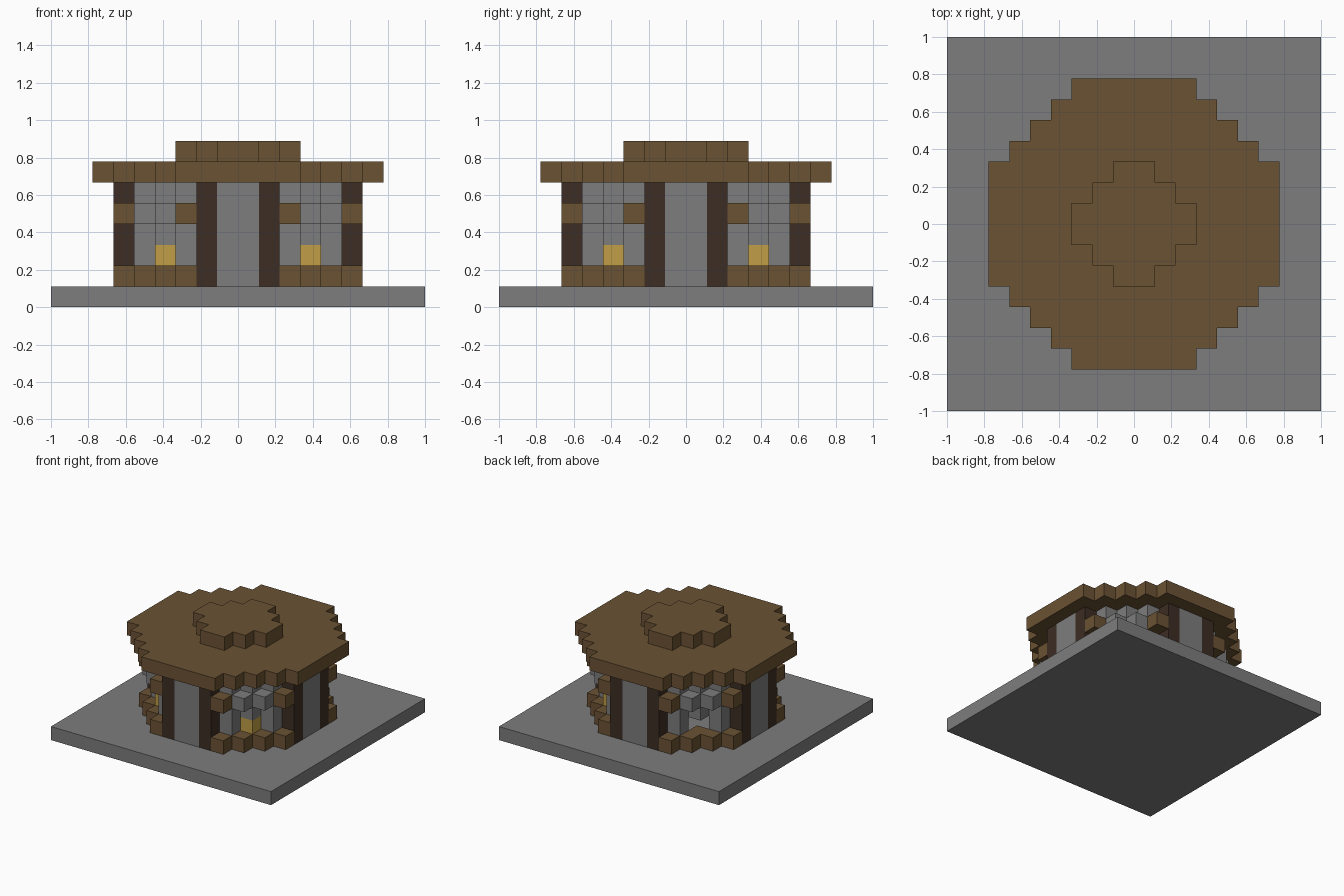
import bpy, bmesh

U = 1 / 9  # one block

cube = bpy.data.objects.get("Cube")
if cube:
    bpy.data.objects.remove(cube, do_unlink=True)


def material(name, rgb):
    """Flat material from an 8-bit display colour."""
    lin = [((c / 255 + 0.055) / 1.055) ** 2.4 for c in rgb] + [1.0]
    m = bpy.data.materials.new(name)
    m.use_nodes = True
    m.diffuse_color = lin
    bsdf = next(n for n in m.node_tree.nodes if n.type == "BSDF_PRINCIPLED")
    bsdf.inputs["Base Color"].default_value = lin
    return m


stone = material("stone grey", (125, 125, 125))
plank = material("plank brown", (107, 82, 51))
timber = material("dark timber", (60, 45, 35))
glow = material("lantern yellow", (193, 158, 70))


def turn(x, y, k):
    """Rotate a point by k quarter turns about the centre."""
    for _ in range(k):
        x, y = -y, x
    return x, y


def add_prism(bm, outline, z0, z1):
    """Extrude a counter-clockwise outline, given in blocks."""
    low = [bm.verts.new((x * U, y * U, z0 * U)) for x, y in outline]
    high = [bm.verts.new((x * U, y * U, z1 * U)) for x, y in outline]
    bm.faces.new(low[::-1])
    bm.faces.new(high)
    n = len(outline)
    for i in range(n):
        j = (i + 1) % n
        bm.faces.new((low[i], low[j], high[j], high[i]))


def finish(name, bm, mat):
    mesh = bpy.data.meshes.new(name)
    bm.to_mesh(mesh)
    bm.free()
    mesh.materials.append(mat)
    obj = bpy.data.objects.new(name, mesh)
    bpy.context.scene.collection.objects.link(obj)
    return obj


def around(name, cells, z0, z1, mat, turns=(0, 1, 2, 3)):
    """Repeat block columns (x0, y0, x1, y1) on the chosen quarters."""
    bm = bmesh.new()
    for k in turns:
        for x0, y0, x1, y1 in cells:
            corners = ((x0, y0), (x1, y0), (x1, y1), (x0, y1))
            add_prism(bm, [turn(x, y, k) for x, y in corners], z0, z1)
    return finish(name, bm, mat)


def stepped_disc(name, big, small, z0, z1, mat):
    """Round slab with staircase corners."""
    quarter = [(big, small)]
    for i in range(big - small):
        x, y = big - i - 1, small + i
        quarter += [(x, y), (x, y + 1)]
    bm = bmesh.new()
    add_prism(bm, [turn(x, y, k) for k in range(4) for x, y in quarter], z0, z1)
    return finish(name, bm, mat)


def cells(*coords):
    return [(x, y, x + 1, y + 1) for x, y in coords]


# Ground slab
bm = bmesh.new()
add_prism(bm, [turn(9, -9, k) for k in range(4)], 0, 1)
finish("ground_slab", bm, stone)

# Straight sides: stone panels between timber posts
around("side_panels", [(5, -1, 6, 1)], 1, 6, stone)
around("posts", cells((5, 1), (5, -2)), 1, 6, timber)

# Diagonal corners: plank footing, recessed wall and projecting band
around("corner_footing", cells((2, 5), (3, 4), (4, 3), (5, 2), (2, 4), (3, 3), (4, 2)), 1, 2, plank)
around("corner_walls", cells((2, 4), (4, 2)), 2, 6, stone)
around("window_lintels", cells((3, 3)), 3, 6, stone)
around("band_stones", cells((3, 4), (4, 3)), 4, 5, stone)
around("band_brackets", cells((2, 5), (5, 2)), 4, 5, plank)

# Lanterns in three of the corner openings
around("lanterns", cells((3, 3)), 2, 3, glow, turns=(0, 2, 3))

# Roof
stepped_disc("roof", 7, 3, 6, 7, plank)
stepped_disc("roof_cap", 3, 1, 7, 8, plank)
